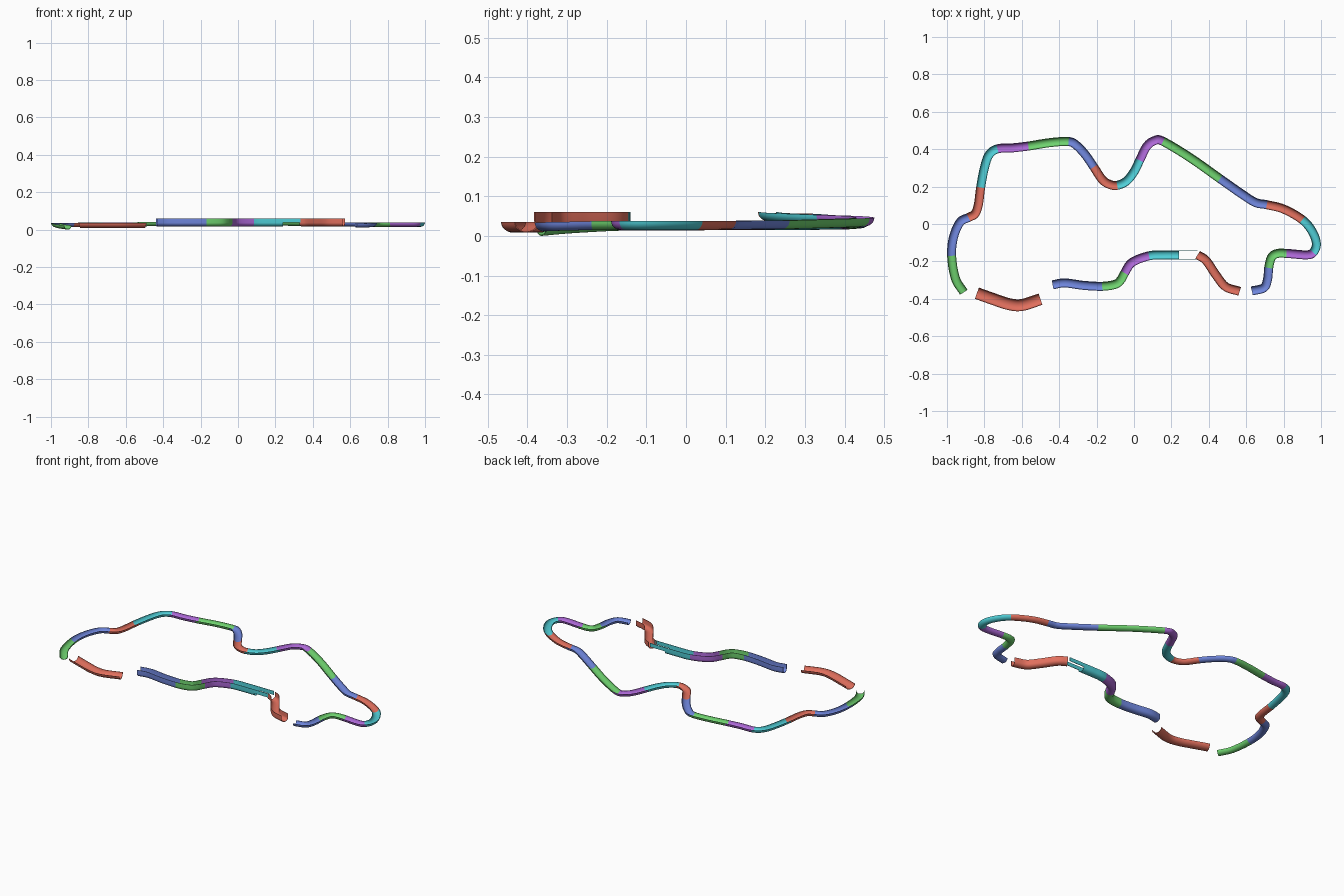
import bpy, math
from mathutils import Vector

if "Cube" in bpy.data.objects:
    bpy.data.objects.remove(bpy.data.objects["Cube"])

COL = {"red": (0.75, 0.16, 0.11, 1), "green": (0.16, 0.65, 0.16, 1), "blue": (0.16, 0.24, 0.72, 1),
       "cyan": (0.08, 0.62, 0.68, 1), "purple": (0.42, 0.14, 0.68, 1)}
MATS = {}
for n, c in COL.items():
    MATS[n] = bpy.data.materials.new(n)
    MATS[n].diffuse_color = c

T = 0.0025   # shell thickness


def channel(r, depth, wall=0.0, n=12):
    """Closed half-pipe section, optionally with upright walls; z = 0 is where the arc ends."""
    def arc(rr, dd):
        return [(-rr * math.cos(math.pi * i / n), -dd * math.sin(math.pi * i / n)) for i in range(n + 1)]
    out, inn = arc(r, depth), arc(r - T, depth - T)
    if wall:
        out = [(-r, wall)] + out + [(r, wall)]
        inn = [(-r + T, wall)] + inn + [(r - T, wall)]
    return out + inn[::-1]


def sweep(name, color, centres, tangents, section):
    m = len(section)
    verts, faces = [], []
    for p, t in zip(centres, tangents):
        side = Vector((t.y, -t.x, 0)).normalized()
        verts += [p + side * u + Vector((0, 0, v)) for u, v in section]
    for i in range(len(centres) - 1):
        for j in range(m):
            k = (j + 1) % m
            faces.append((i * m + j, i * m + k, (i + 1) * m + k, (i + 1) * m + j))
    # end strips between outer and inner skin
    for base in (0, (len(centres) - 1) * m):
        for j in range(m // 2 - 1):
            f = (base + j, base + j + 1, base + m - 2 - j, base + m - 1 - j)
            faces.append(f if base == 0 else f[::-1])
    me = bpy.data.meshes.new(name)
    me.from_pydata(verts, [], faces)
    me.materials.append(MATS[color])
    ob = bpy.data.objects.new(name, me)
    bpy.context.collection.objects.link(ob)
    bpy.ops.object.select_all(action='DESELECT')
    ob.select_set(True)
    bpy.context.view_layer.objects.active = ob
    bpy.ops.object.mode_set(mode='EDIT')
    bpy.ops.mesh.select_all(action='SELECT')
    bpy.ops.mesh.normals_make_consistent(inside=False)
    bpy.ops.object.mode_set(mode='OBJECT')
    bpy.ops.object.shade_smooth_by_angle(angle=math.radians(40))


def run(prefix, start, segs, section, z0, sub=8):
    """segs: (color, end height, points); one smooth path cut into coloured pieces."""
    ctrl = [Vector((*start, z0))]
    cuts = [0]
    for color, z1, pts in segs:
        za = ctrl[-1].z
        for i, p in enumerate(pts):
            ctrl.append(Vector((*p, za + (z1 - za) * (i + 1) / len(pts))))
        cuts.append(len(ctrl) - 1)
    ext = [ctrl[0] * 2 - ctrl[1]] + ctrl + [ctrl[-1] * 2 - ctrl[-2]]
    path = []
    for i in range(len(ctrl) - 1):
        a, b, c, d = ext[i:i + 4]
        for s in range(sub):
            t = s / sub
            path.append(0.5 * (2 * b + (c - a) * t + (2 * a - 5 * b + 4 * c - d) * t * t
                               + (3 * b - a - 3 * c + d) * t ** 3))
    path.append(ctrl[-1])
    last = len(path) - 1
    tan = [path[min(i + 1, last)] - path[max(i - 1, 0)] for i in range(last + 1)]
    for k, (color, _, _) in enumerate(segs):
        a, b = cuts[k] * sub, cuts[k + 1] * sub + 1
        sweep(f"{prefix}_{k + 1}_{color}", color, path[a:b], tan[a:b], section)


# long shallow channel: west side, north side, east side
west = [("green", .035, [(-.955, -.29), (-.975, -.17)]),
        ("blue", .036, [(-.965, -.07), (-.93, .01), (-.885, .035)]),
        ("red", .037, [(-.85, .055), (-.832, .105), (-.82, .195)]),
        ("cyan", .038, [(-.80, .3), (-.775, .37), (-.73, .402)]),
        ("purple", .039, [(-.65, .407), (-.565, .417)])]
north = [("green", .042, [(-.45, .435), (-.35, .441)]),
         ("blue", .056, [(-.307, .42), (-.26, .37), (-.215, .305)]),
         ("red", .06, [(-.17, .238), (-.13, .212), (-.09, .207)]),
         ("cyan", .053, [(-.04, .23), (0, .28), (.03, .34)]),
         ("purple", .045, [(.068, .415), (.11, .446), (.155, .442)]),
         ("green", .039, [(.3, .355), (.46, .242)])]
east = [("blue", .037, [(.58, .158), (.65, .115), (.71, .103)]),
        ("red", .037, [(.8, .08), (.9, .023)]),
        ("cyan", .037, [(.953, -.04), (.975, -.105), (.958, -.152)]),
        ("purple", .037, [(.92, -.165), (.815, -.157)]),
        ("green", .037, [(.765, -.158), (.735, -.178), (.72, -.235)]),
        ("blue", .033, [(.715, -.29), (.695, -.34), (.63, -.358)])]
run("long_channel", (-.91, -.365), west + north + east, channel(.024, .022), .022)

# deep channel with upright walls
deep = channel(.024, .02, .023)
run("deep_channel", (-.435, -.325),
    [("blue", .037, [(-.37, -.315), (-.27, -.328), (-.17, -.333)]),
     ("green", .037, [(-.1, -.322), (-.07, -.298), (-.05, -.262)]),
     ("purple", .037, [(-.01, -.205), (.08, -.17)]),
     ("cyan", .037, [(.16, -.165), (.24, -.165)])], deep, .037)
run("deep_outlet", (.34, -.165),
    [("red", .037, [(.385, -.195), (.44, -.275), (.49, -.335), (.565, -.36)])], deep, .037)

# open-floored stretch: upright walls only
for name, off in (("front", -.024), ("back", .024 - T)):
    y = -.165 + off
    wall = [(-y - T, 0), (-y - T, .023), (-y, .023), (-y, 0)]
    sweep(f"open_floor_wall_{name}", "cyan", [Vector((.24, 0, .037)), Vector((.34, 0, .037))],
          [Vector((1, 0, 0))] * 2, wall)

# wider separate trough
run("wide_trough", (-.84, -.37),
    [("red", .035, [(-.75, -.402), (-.67, -.428), (-.6, -.433), (-.5, -.402)])],
    channel(.032, .027), .035)

for m in bpy.data.materials:
    if m.users and not m.is_grease_pencil:
        m.use_nodes = True
        m.node_tree.nodes["Principled BSDF"].inputs["Base Color"].default_value = m.diffuse_color
